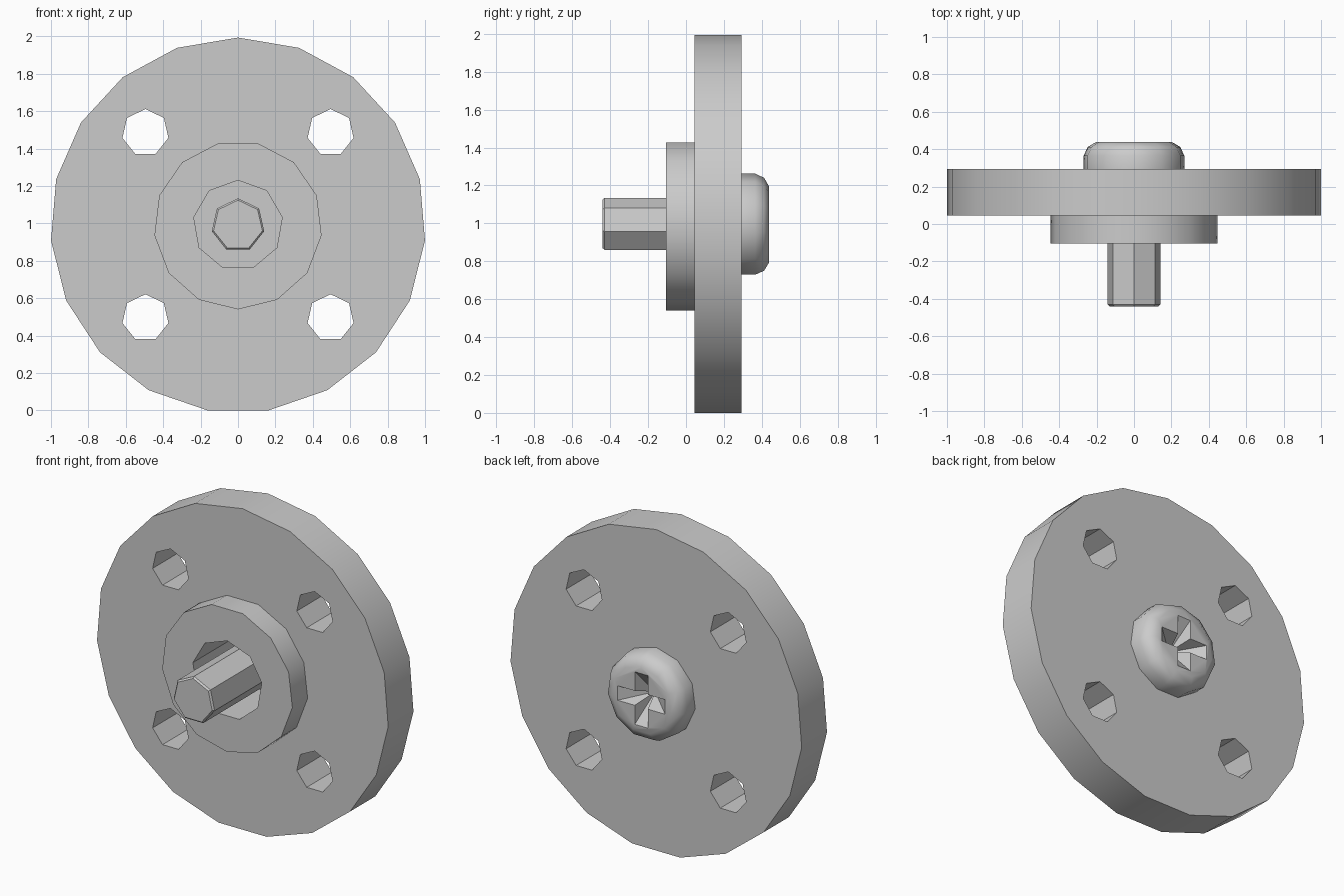
import bpy, bmesh
from math import sin, cos, pi, radians

if "Cube" in bpy.data.objects:
    bpy.data.objects.remove(bpy.data.objects["Cube"], do_unlink=True)

CZ = 0.99  # height of the common axis

steel = bpy.data.materials.new("plain grey steel")
steel.use_nodes = True
GREY = (0.6, 0.6, 0.6, 1)
steel.diffuse_color = GREY
steel.node_tree.nodes["Principled BSDF"].inputs["Base Color"].default_value = GREY


def loft(name, sections):
    """Solid skinned through equal-length point loops, capped at both ends."""
    bm = bmesh.new()
    loops = [[bm.verts.new(p) for p in s] for s in sections]
    n = len(loops[0])
    for a, b in zip(loops, loops[1:]):
        for i in range(n):
            j = (i + 1) % n
            bm.faces.new((a[i], a[j], b[j], b[i]))
    bm.faces.new(loops[0])
    bm.faces.new(loops[-1])
    bmesh.ops.recalc_face_normals(bm, faces=bm.faces)
    mesh = bpy.data.meshes.new(name)
    bm.to_mesh(mesh)
    bm.free()
    mesh.materials.append(steel)
    ob = bpy.data.objects.new(name, mesh)
    bpy.context.collection.objects.link(ob)
    return ob


def turned(name, sides, profile, x=0, z=CZ, start=pi / 2):
    """Polygonal turning about the y axis from (radius, y) pairs."""
    angles = [start + 2 * pi * i / sides for i in range(sides)]
    return loft(name, [[(x + r * cos(a), y, z + r * sin(a)) for a in angles]
                       for r, y in profile])


def select_only(ob):
    bpy.ops.object.select_all(action='DESELECT')
    ob.select_set(True)
    bpy.context.view_layer.objects.active = ob


def cut(ob, cutters):
    select_only(ob)
    for c in cutters:
        c.hide_render = True
        mod = ob.modifiers.new("cut", 'BOOLEAN')
        mod.operation = 'DIFFERENCE'
        mod.solver = 'EXACT'
        mod.object = c
        bpy.ops.object.modifier_apply(modifier=mod.name)
        bpy.data.objects.remove(c, do_unlink=True)


def smooth(ob, degrees=30):
    select_only(ob)
    bpy.ops.object.shade_smooth_by_angle(angle=radians(degrees))


def bore():
    return turned("bore_cutter", 9, [(0.24, -0.6), (0.24, 0.6)])


# Main disc with four bolt holes and the central bore
disc = turned("disc", 19, [(1.003, 0.045), (1.003, 0.293)])
holes = [turned("hole_cutter", 7, [(0.126, -0.2), (0.126, 0.6)],
                x=sx * 0.495, z=CZ + sz * 0.495)
         for sx in (-1, 1) for sz in (-1, 1)]
cut(disc, holes + [bore()])
smooth(disc)

# Raised hub on the front
hub = turned("hub", 13, [(0.45, -0.105), (0.45, 0.045)], start=-pi / 2)
cut(hub, [bore()])
smooth(hub)

# Screw shank with a small chamfer at its tip
shank = turned("screw_shank", 7, [(0.134, -0.44), (0.144, -0.43), (0.144, 0.293)])

# Rounded screw head on the back
head = turned("screw_head", 11, [(0.272, 0.29), (0.272, 0.365), (0.25, 0.412),
                                 (0.205, 0.438)])

# Tapered cross recess in the head
w, l = 0.045, 0.163
arm = [(w, w), (w, l), (-w, l), (-w, w)]
cross = []
for k in range(4):
    for u, v in arm[1:]:
        for _ in range(k):
            u, v = -v, u
        cross.append((u, v))
recess = loft("recess_cutter", [[(u * s, y, CZ + v * s) for u, v in cross]
                                for s, y in ((0.06, 0.31), (1, 0.438), (1, 0.5))])
cut(head, [recess])
smooth(head, 35)
